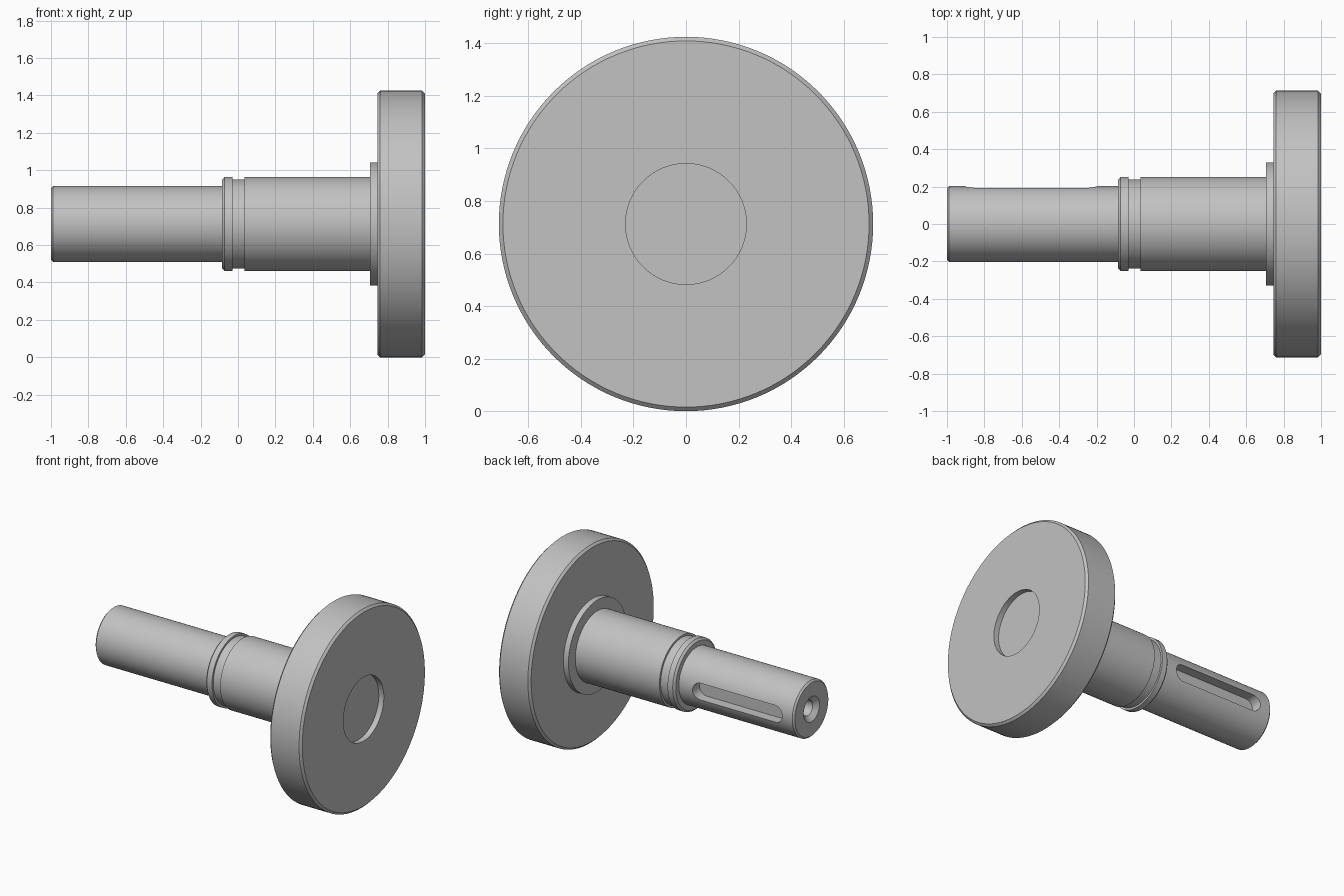
import bpy
import bmesh
import math

if "Cube" in bpy.data.objects:
    bpy.data.objects.remove(bpy.data.objects["Cube"])

R = 0.7125      # disc radius, also the height of the axis
SEG = 128

steel = bpy.data.materials.new("grey steel")
steel.diffuse_color = (0.54, 0.54, 0.54, 1)
steel.use_nodes = True
steel.node_tree.nodes["Principled BSDF"].inputs["Base Color"].default_value = steel.diffuse_color


def make_object(name, bm):
    bmesh.ops.recalc_face_normals(bm, faces=bm.faces)
    mesh = bpy.data.meshes.new(name)
    bm.to_mesh(mesh)
    bm.free()
    obj = bpy.data.objects.new(name, mesh)
    bpy.context.collection.objects.link(obj)
    mesh.materials.append(steel)
    return obj


def lathe(name, profile):
    """Revolve (x, radius) points about the axis; both ends become flat caps."""
    bm = bmesh.new()
    rings = []
    for x, r in profile:
        angles = [2 * math.pi * i / SEG for i in range(SEG)]
        rings.append([bm.verts.new((x, r * math.cos(a), R + r * math.sin(a))) for a in angles])
    for a, b in zip(rings, rings[1:]):
        for i in range(SEG):
            j = (i + 1) % SEG
            bm.faces.new((a[i], a[j], b[j], b[i]))
    bm.faces.new(rings[0])
    bm.faces.new(rings[-1])
    return make_object(name, bm)


def slot_cutter(name, x0, x1, half, y0, y1):
    """Round-ended prism running along x and cutting along y."""
    bm = bmesh.new()
    outline = []
    for cx, start in ((x1 - half, -math.pi / 2), (x0 + half, math.pi / 2)):
        for i in range(17):
            a = start + math.pi * i / 16
            outline.append((cx + half * math.cos(a), R + half * math.sin(a)))
    low = [bm.verts.new((x, y0, z)) for x, z in outline]
    high = [bm.verts.new((x, y1, z)) for x, z in outline]
    bm.faces.new(low)
    bm.faces.new(high)
    n = len(outline)
    for i in range(n):
        j = (i + 1) % n
        bm.faces.new((low[i], low[j], high[j], high[i]))
    return make_object(name, bm)


# Turned one-piece body
shaft = lathe("flanged_shaft", [
    (-0.80, 0.055), (-0.97, 0.055), (-1.0, 0.09),       # centre hole
    (-1.0, 0.19), (-0.988, 0.2025), (-0.085, 0.2025),   # keyed journal
    (-0.085, 0.238), (-0.071, 0.2525), (-0.03, 0.2525), # collar
    (-0.03, 0.238), (0.035, 0.238),                     # ring groove
    (0.035, 0.2525), (0.705, 0.2525),                   # main journal
    (0.705, 0.33), (0.745, 0.33),                       # shoulder
    (0.745, 0.697), (0.76, R), (0.985, R), (1.0, 0.697),# disc
    (1.0, 0.23), (0.96, 0.23),                          # face recess
])

# Keyway on the back of the thin journal
cutter = slot_cutter("keyway_cutter", -0.907, -0.193, 0.06, 0.122, 0.3)
cutter.hide_render = True
cut = shaft.modifiers.new("keyway", 'BOOLEAN')
cut.operation = 'DIFFERENCE'
cut.solver = 'EXACT'
cut.object = cutter

bpy.context.view_layer.objects.active = shaft
shaft.select_set(True)
bpy.ops.object.modifier_apply(modifier=cut.name)
bpy.data.objects.remove(cutter)
bpy.ops.object.shade_smooth_by_angle(angle=math.radians(25))
